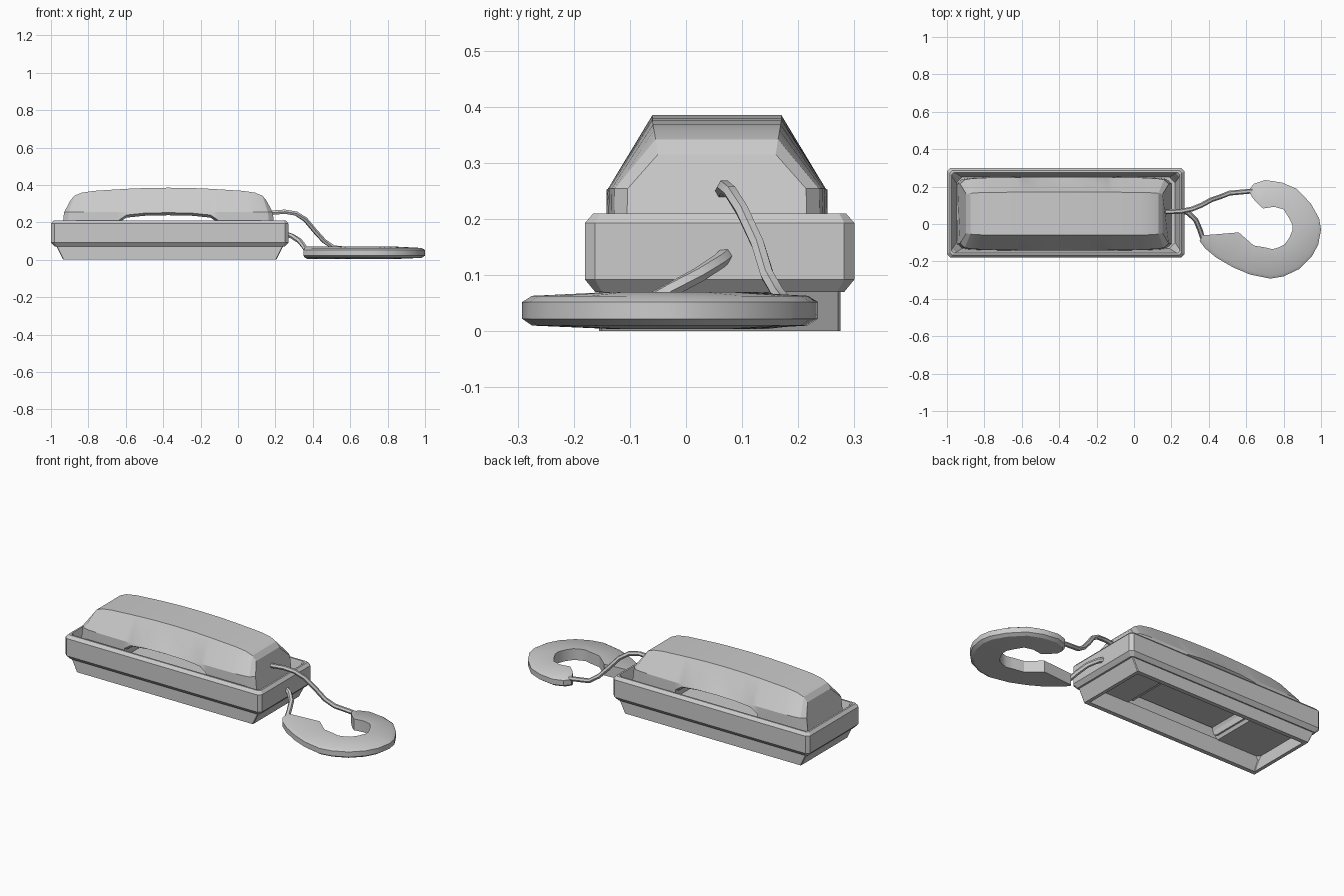
import bpy, bmesh, math
from mathutils import Vector

if "Cube" in bpy.data.objects:
    bpy.data.objects.remove(bpy.data.objects["Cube"], do_unlink=True)

grey = bpy.data.materials.new("plain_grey")
grey.use_nodes = True
grey.diffuse_color = (0.6, 0.6, 0.6, 1)
grey.node_tree.nodes["Principled BSDF"].inputs["Base Color"].default_value = (0.6, 0.6, 0.6, 1)


def loft(name, rings, closed=False, caps=True, angle=25):
    """Skin a list of equal-sized point rings into one object."""
    bm = bmesh.new()
    rows = [[bm.verts.new(p) for p in ring] for ring in rings]
    n = len(rows[0])
    count = len(rows) if closed else len(rows) - 1
    for i in range(count):
        a, b = rows[i], rows[(i + 1) % len(rows)]
        for j in range(n):
            k = (j + 1) % n
            bm.faces.new((a[j], a[k], b[k], b[j]))
    if caps and not closed:
        bm.faces.new(rows[0])
        bm.faces.new(rows[-1])
    bmesh.ops.recalc_face_normals(bm, faces=bm.faces)
    mesh = bpy.data.meshes.new(name)
    bm.to_mesh(mesh)
    bm.free()
    obj = bpy.data.objects.new(name, mesh)
    bpy.context.collection.objects.link(obj)
    mesh.materials.append(grey)
    bpy.ops.object.select_all(action='DESELECT')
    obj.select_set(True)
    bpy.context.view_layer.objects.active = obj
    bpy.ops.object.shade_smooth_by_angle(angle=math.radians(angle))
    return obj


CX, CY = -0.365, 0.06


def cut_rect(hx, hy, z, c):
    """Rectangle with chamfered corners, centred on the base."""
    pts = []
    for sx, sy in ((1, 1), (-1, 1), (-1, -1), (1, -1)):
        pair = [(sx * hx, sy * (hy - c)), (sx * (hx - c), sy * hy)]
        pts += pair if sx * sy > 0 else pair[::-1]
    return [(CX + x, CY + y, z) for x, y in pts]


# Base tray: banded rim above a plinth that is open underneath
tray_profile = [
    (0.585, 0.19, 0.10, 0.03), (0.607, 0.212, 0.20, 0.02), (0.61, 0.215, 0.21, 0.012),
    (0.62, 0.225, 0.21, 0.012), (0.635, 0.24, 0.193, 0.018), (0.635, 0.24, 0.092, 0.018),
    (0.615, 0.222, 0.07, 0.012), (0.605, 0.215, 0.07, 0.004), (0.57, 0.215, 0.0, 0.004),
    (0.55, 0.19, 0.0, 0.004), (0.575, 0.19, 0.075, 0.004), (0.575, 0.185, 0.095, 0.02)]
loft("base_tray", [cut_rect(*p) for p in tray_profile], closed=True, angle=15)

# Floor of the tray: low wells at the ends, raised in the middle
floor_steps = [(-0.582, 0.10), (-0.30, 0.10), (-0.27, 0.165),
               (0.27, 0.165), (0.30, 0.10), (0.582, 0.10)]
floor = []
for u, z in floor_steps:
    floor.append([(CX + u, CY + s * 0.195, z + t)
                  for s, t in ((-1, 0), (1, 0), (1, -0.008), (-1, -0.008))])
loft("tray_floor", floor, angle=15)

# Handset: mirrored stations of
# (low u, high u, low half width, top half width, top z, underside z)
half = [
    (0.0, 0.0, 0.197, 0.115, 0.385, 0.238),
    (0.13, 0.13, 0.197, 0.115, 0.383, 0.235),
    (0.225, 0.225, 0.197, 0.115, 0.379, 0.225),
    (0.262, 0.255, 0.197, 0.115, 0.377, 0.20),
    (0.275, 0.275, 0.197, 0.115, 0.376, 0.11),
    (0.43, 0.40, 0.195, 0.114, 0.368, 0.11),
    (0.51, 0.465, 0.191, 0.112, 0.358, 0.11),
    (0.545, 0.503, 0.185, 0.109, 0.342, 0.11),
    (0.572, 0.525, 0.162, 0.105, 0.315, 0.11)]
HX, HY = -0.372, 0.055


def handset_ring(side, ub, ut, wb, wt, zt, zb):
    lip = zb + 0.014
    shoulder = 0.254
    um = ub + (ut - ub) * 0.3
    right = [(ub, wb - 0.025, zb), (ub, wb, lip), (um, wb - 0.003, shoulder), (ut, wt, zt)]
    pts = right + [(u, -w, z) for u, w, z in reversed(right)]
    return [(HX + side * u, HY + w, z) for u, w, z in pts]


stations = [handset_ring(-1, *s) for s in reversed(half[1:])]
stations += [handset_ring(1, *s) for s in half]
loft("handset", stations, angle=20)


def cord(name, path, radius, sides=6):
    """Thin faceted tube along a path."""
    pts = [Vector(p) for p in path]
    rings = []
    for i, p in enumerate(pts):
        d = (pts[min(i + 1, len(pts) - 1)] - pts[max(i - 1, 0)]).normalized()
        a = d.cross(Vector((0, 0, 1))).normalized()
        b = a.cross(d)
        rings.append([p + radius * (a * math.cos(t) + b * math.sin(t))
                      for t in (math.tau * k / sides for k in range(sides))])
    loft(name, rings, angle=40)


# Cords linking the handset and the base to the coil
cord("handset_cord", [(0.17, 0.065, 0.25), (0.25, 0.068, 0.257), (0.31, 0.08, 0.247),
                      (0.36, 0.1, 0.215), (0.41, 0.128, 0.155), (0.46, 0.145, 0.1),
                      (0.51, 0.165, 0.066), (0.65, 0.178, 0.05)], 0.013)
cord("base_cord", [(0.262, 0.07, 0.135), (0.29, 0.06, 0.125), (0.33, 0.022, 0.1),
                   (0.352, -0.03, 0.072), (0.365, -0.07, 0.05), (0.39, -0.1, 0.04)], 0.014)

# Flat coil of cord: paired outer and inner outline points
outline = [
    ((0.615, 0.18), (0.63, 0.145)), ((0.64, 0.215), (0.655, 0.115)),
    ((0.70, 0.235), (0.69, 0.083)), ((0.79, 0.222), (0.75, 0.092)),
    ((0.87, 0.188), (0.80, 0.078)), ((0.945, 0.11), (0.83, 0.03)),
    ((0.99, 0.03), (0.847, -0.005)), ((1.0, -0.03), (0.847, -0.035)),
    ((0.985, -0.11), (0.83, -0.075)), ((0.95, -0.175), (0.805, -0.11)),
    ((0.885, -0.24), (0.775, -0.125)), ((0.80, -0.28), (0.74, -0.135)),
    ((0.73, -0.292), (0.70, -0.125)), ((0.62, -0.27), (0.64, -0.115)),
    ((0.53, -0.232), (0.60, -0.08)), ((0.44, -0.18), (0.56, -0.045)),
    ((0.38, -0.13), (0.44, -0.055)), ((0.35, -0.09), (0.37, -0.06))]
coil = []
for o, i in outline:
    o, i = Vector(o), Vector(i)
    edge = o + (i - o).normalized() * min(0.018, (i - o).length * 0.4)
    section = [(i, 0.004), (edge, 0.01), (o, 0.022), (o, 0.052), (edge, 0.063), (i, 0.07)]
    coil.append([(p.x, p.y, z) for p, z in section])
loft("cord_coil", coil, angle=30)
